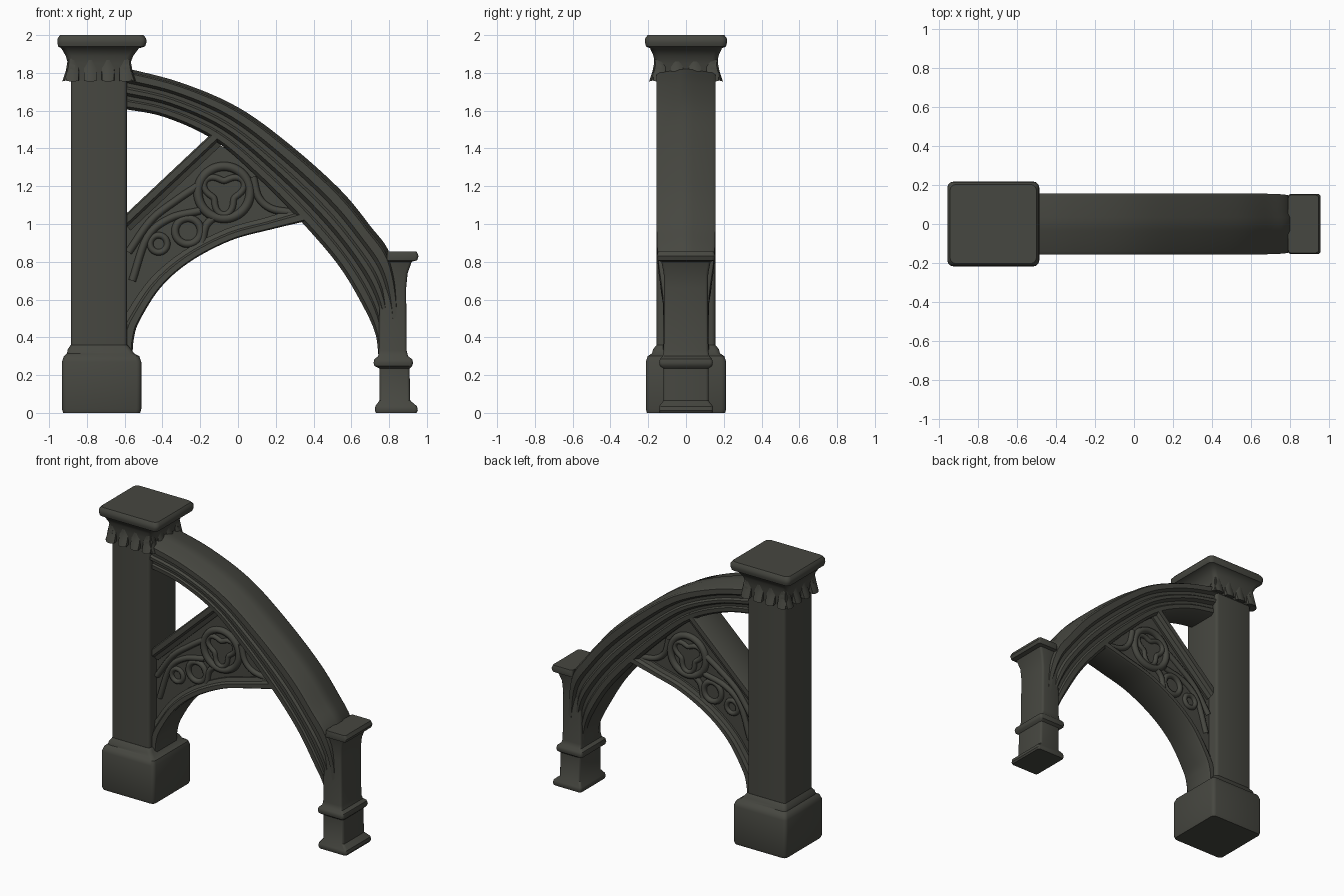
import bpy, bmesh, math
from mathutils import Vector

stone = bpy.data.materials.new("dark_stone")
stone.diffuse_color = (0.062, 0.063, 0.052, 1)


def finish(obj, angle=40):
    obj.data.materials.clear()
    obj.data.materials.append(stone)
    bpy.ops.object.select_all(action='DESELECT')
    obj.select_set(True)
    bpy.context.view_layer.objects.active = obj
    bpy.ops.object.shade_smooth_by_angle(angle=math.radians(angle))
    return obj


def skin(name, rings, angle=40):
    """Join equal closed rings of points into a capped solid."""
    bm = bmesh.new()
    vs = [[bm.verts.new(p) for p in r] for r in rings]
    n = len(vs[0])
    for a, b in zip(vs, vs[1:]):
        for i in range(n):
            j = (i + 1) % n
            bm.faces.new((a[i], a[j], b[j], b[i]))
    bm.faces.new(vs[0])
    bm.faces.new(vs[-1])
    bmesh.ops.recalc_face_normals(bm, faces=bm.faces)
    me = bpy.data.meshes.new(name)
    bm.to_mesh(me)
    bm.free()
    obj = bpy.data.objects.new(name, me)
    bpy.context.collection.objects.link(obj)
    return finish(obj, angle)


def tower(name, profile, r=0.02):
    """Rounded rectangles (x0, x1, half depth, z) stacked upwards."""
    rings = []
    for x0, x1, h, z in profile:
        ring = []
        for cx, cy, a0 in ((x1 - r, h - r, 0), (x0 + r, h - r, 90),
                           (x0 + r, r - h, 180), (x1 - r, r - h, 270)):
            for k in range(4):
                a = math.radians(a0 + 30 * k)
                ring.append((cx + r * math.cos(a), cy + r * math.sin(a), z))
        rings.append(ring)
    return skin(name, rings)


def smooth(pts, n=6):
    """Catmull-Rom curve through the points."""
    p = [Vector(q) for q in pts]
    p = [2 * p[0] - p[1]] + p + [2 * p[-1] - p[-2]]
    out = []
    for i in range(1, len(p) - 2):
        a, b, c, d = p[i - 1:i + 3]
        for k in range(n):
            t = k / n
            out.append(0.5 * (2 * b + (c - a) * t + (2 * a - 5 * b + 4 * c - d) * t ** 2
                              + (3 * b - a - 3 * c + d) * t ** 3))
    return out + [p[-2]]


def rib(name, top, bottom, section, scale=None, n=6):
    """Sweep a mirrored section (0 = top curve .. 1 = bottom curve, half depth)."""
    scale = scale or [1] * len(top)
    loop = section + [(t, -y) for t, y in reversed(section)]
    sc = smooth([(s, 0) for s in scale], n)
    rings = []
    for a, b, s in zip(smooth(top, n), smooth(bottom, n), sc):
        ring = []
        for t, y in loop:
            p = a.lerp(b, t)
            ring.append((p.x, y * s.x, p.y))
        rings.append(ring)
    return skin(name, rings, 35)


def tracery(name, pts, r, cyclic=False, depth=0.078):
    """Round moulding on the front and back of the panel."""
    cu = bpy.data.curves.new(name, 'CURVE')
    cu.dimensions = '3D'
    cu.bevel_depth = r
    cu.bevel_resolution = 2
    for side in (-1, 1):
        sp = cu.splines.new('POLY')
        sp.points.add(len(pts) - 1)
        for q, (x, z) in zip(sp.points, pts):
            q.co = (x, side * depth, z, 1)
        sp.use_cyclic_u = cyclic
    obj = bpy.data.objects.new(name, cu)
    bpy.context.collection.objects.link(obj)
    bpy.ops.object.select_all(action='DESELECT')
    obj.select_set(True)
    bpy.context.view_layer.objects.active = obj
    bpy.ops.object.convert(target='MESH')
    finish(bpy.context.object, 60)


def circle(cx, cz, r, wave=0, n=48):
    pts = []
    for k in range(n):
        a = 2 * math.pi * k / n
        q = r + wave * math.cos(3 * (a - math.pi / 6))
        pts.append((cx + q * math.cos(a), cz + q * math.sin(a)))
    return pts


# Main pier, its base and its capital
tower("main_pier", [(-0.885, -0.588, 0.155, 0.3), (-0.885, -0.588, 0.155, 1.85)])
tower("main_base", [(-0.925, -0.518, 0.207, 0), (-0.932, -0.512, 0.213, 0.02),
                    (-0.932, -0.512, 0.213, 0.27), (-0.922, -0.522, 0.203, 0.3),
                    (-0.905, -0.55, 0.18, 0.315), (-0.902, -0.565, 0.175, 0.335),
                    (-0.885, -0.585, 0.156, 0.36)], 0.025)
tower("capital", [(-0.89, -0.583, 0.158, 1.76), (-0.9, -0.57, 0.166, 1.85),
                  (-0.912, -0.555, 0.172, 1.89), (-0.935, -0.525, 0.19, 1.93),
                  (-0.952, -0.492, 0.212, 1.94), (-0.956, -0.485, 0.217, 1.96),
                  (-0.955, -0.486, 0.216, 1.982), (-0.942, -0.5, 0.203, 2.0)], 0.03)

# Capital leaves: one shape repeated four times on each side
leaf = rib("capital_leaf", [(0.168, 1.885), (0.172, 1.83), (0.195, 1.755)],
           [(0.13, 1.87), (0.13, 1.82), (0.15, 1.765)],
           [(0, 0.0), (0, 0.012), (0.2, 0.032), (1, 0.034)], [0.6, 1.0, 1.0])
for side in range(4):
    a = side * math.pi / 2
    for k in range(4):
        o = leaf if side == k == 0 else leaf.copy()
        if o is not leaf:
            bpy.context.collection.objects.link(o)
        u = (k - 1.5) * 0.094
        o.location = (-0.735 - u * math.sin(a), u * math.cos(a), 0)
        o.rotation_euler = (0, 0, a)

# Small outer pier
tower("outer_pier", [(0.73, 0.945, 0.14, 0), (0.725, 0.952, 0.144, 0.012),
                     (0.727, 0.948, 0.142, 0.035), (0.748, 0.912, 0.12, 0.065),
                     (0.748, 0.908, 0.12, 0.235), (0.722, 0.922, 0.138, 0.248),
                     (0.718, 0.927, 0.142, 0.265), (0.722, 0.922, 0.138, 0.285),
                     (0.742, 0.9, 0.124, 0.3), (0.745, 0.893, 0.118, 0.33),
                     (0.75, 0.89, 0.116, 0.66), (0.76, 0.898, 0.118, 0.74),
                     (0.775, 0.92, 0.13, 0.8), (0.785, 0.948, 0.15, 0.808),
                     (0.79, 0.956, 0.154, 0.83), (0.79, 0.945, 0.148, 0.855)], 0.015)

# Flying arch with stepped mouldings
rib("flying_arch",
    [(-0.62, 1.832), (-0.307, 1.75), (0, 1.618), (0.275, 1.42), (0.54, 1.183),
     (0.7, 0.99), (0.805, 0.84), (0.85, 0.6), (0.85, 0.3)],
    [(-0.62, 1.612), (-0.386, 1.565), (-0.12, 1.44), (0.127, 1.225), (0.36, 0.985),
     (0.54, 0.77), (0.665, 0.56), (0.727, 0.42), (0.744, 0.3)],
    [(0, 0.035), (0.05, 0.065), (0.07, 0.14), (0.11, 0.155), (0.28, 0.155),
     (0.35, 0.133), (0.45, 0.13), (0.5, 0.145), (0.6, 0.143), (0.67, 0.118),
     (0.76, 0.115), (0.8, 0.125), (0.93, 0.122), (1, 0.1)],
    [1, 1, 1, 1, 1, 1, 0.95, 0.77, 0.75])

# Lower curved rib and straight strut framing the panel
edge = [(0, 0.09), (0.35, 0.1), (0.5, 0.122), (0.9, 0.122), (1, 0.108)]
rib("lower_rib",
    [(-0.64, 0.3), (-0.63, 0.45), (-0.585, 0.54), (-0.46, 0.715), (-0.285, 0.86),
     (-0.06, 0.975), (0.15, 1.035), (0.32, 1.09)],
    [(-0.56, 0.3), (-0.55, 0.4), (-0.52, 0.49), (-0.41, 0.663), (-0.254, 0.8),
     (-0.04, 0.912), (0.17, 0.97), (0.36, 1.015)], edge)
rib("strut", [(-0.62, 1.028), (-0.38, 1.254), (-0.12, 1.498)],
    [(-0.57, 0.965), (-0.33, 1.19), (-0.07, 1.435)],
    [(0, 0.108), (0.1, 0.122), (0.5, 0.122), (0.65, 0.1), (1, 0.09)])

# Recessed panel between them
rib("panel",
    [(-0.62, 1.01), (-0.45, 1.16), (-0.3, 1.3), (-0.13, 1.43), (0.1, 1.27), (0.34, 1.06)],
    [(-0.62, 0.46), (-0.44, 0.7), (-0.27, 0.83), (-0.05, 0.94), (0.16, 1.0), (0.33, 1.05)],
    [(0, 0.075), (1, 0.075)], n=3)

# Tracery in relief on both faces
tracery("large_ring", circle(-0.074, 1.167, 0.138), 0.024, True)
tracery("trefoil", circle(-0.074, 1.167, 0.09, 0.028), 0.017, True)
tracery("middle_ring", circle(-0.265, 0.962, 0.068), 0.02, True)
tracery("small_ring", circle(-0.42, 0.895, 0.045), 0.017, True)
for name, pts in (
        ("upper_tracery", [(-0.58, 0.85), (-0.46, 1.02), (-0.32, 1.13), (-0.2, 1.21)]),
        ("lower_tracery", [(-0.56, 0.7), (-0.48, 0.93), (-0.36, 1.03), (-0.2, 1.07)]),
        ("right_tracery", [(0.08, 1.25), (0.11, 1.14), (0.18, 1.08), (0.3, 1.06)]),
        ("bottom_tracery", [(-0.19, 0.9), (-0.17, 0.99), (-0.12, 1.04)])):
    tracery(name, [tuple(p) for p in smooth(pts)], 0.02)
